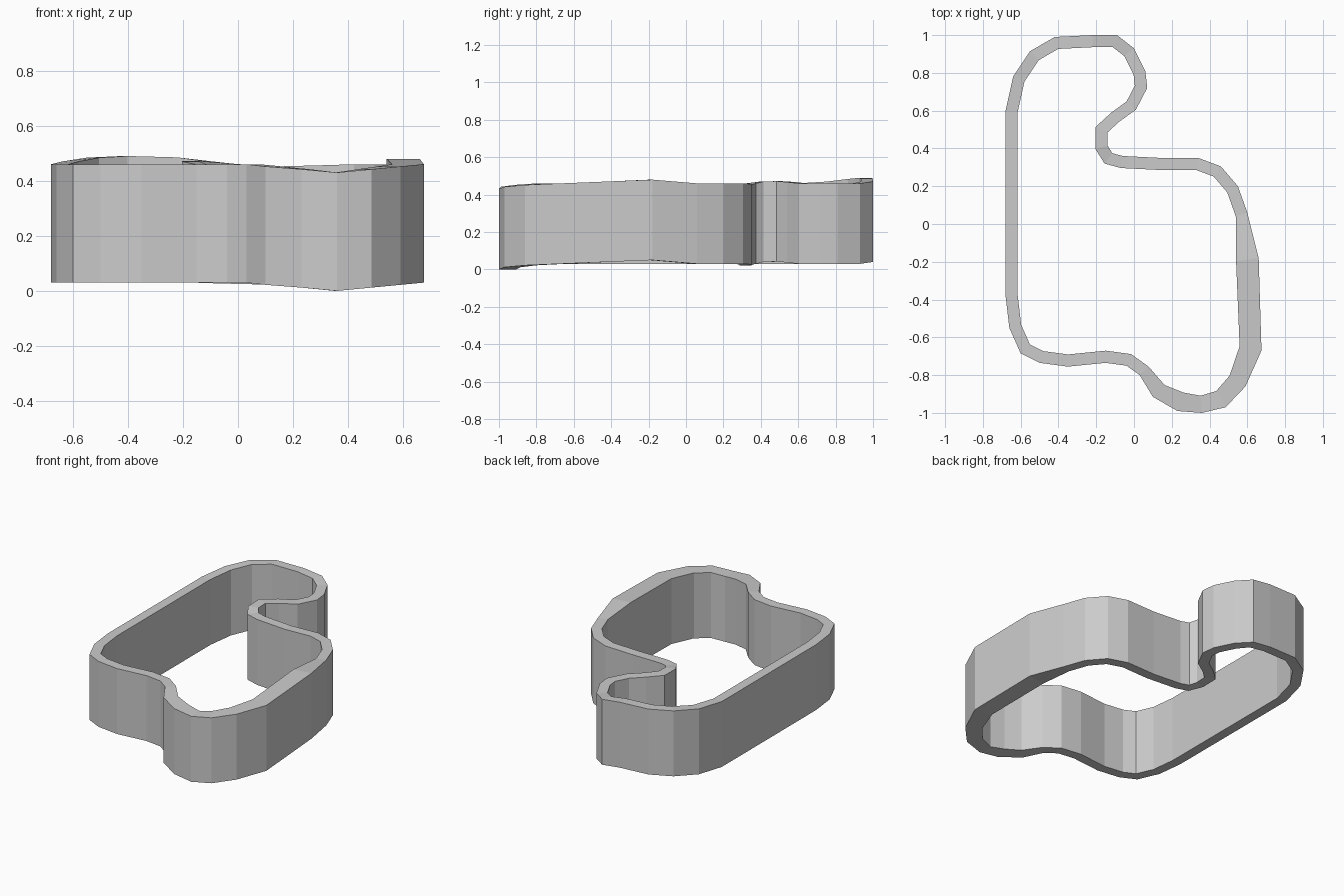
import bpy, bmesh
from mathutils import Vector

if "Cube" in bpy.data.objects:
    bpy.data.objects.remove(bpy.data.objects["Cube"])

HEIGHT = 0.43

# Outer outline seen from above, clockwise from the left rear
outline = [
    (-.68, .60), (-.64, .78), (-.55, .915), (-.42, .99), (-.22, 1.0), (-.09, 1.0),
    (0, .93), (.06, .81), (.07, .72), (.01, .605), (-.08, .54), (-.14, .485),
    (-.14, .415), (-.115, .375), (-.06, .36), (.14, .35), (.34, .35), (.46, .305),
    (.55, .20), (.60, .06), (.66, -.18), (.675, -.67), (.59, -.86), (.485, -.97),
    (.36, -1.0), (.23, -.99), (.10, -.915), (.03, -.80), (-.04, -.75), (-.15, -.735),
    (-.35, -.755), (-.50, -.735), (-.60, -.685), (-.66, -.55), (-.68, -.38)]

# Wall thickness and base height where they differ from the usual values
thick = {20: .12, 21: .115, 22: .10, 23: .095, 24: .09, 25: .10, 26: .085}
base = {1: .04, 2: .054, 3: .06, 4: .055, 5: .04, 12: .04, 11: .042, 10: .037,
        14: .027, 15: .022, 16: .027, 20: .05, 22: .022, 23: .012, 24: 0.0,
        25: .012, 26: .022}

pts = [Vector(p) for p in outline]
n = len(pts)


def inset(i):
    """Mitred point on the inner face of the wall."""
    d1 = (pts[i] - pts[i - 1]).normalized()
    d2 = (pts[(i + 1) % n] - pts[i]).normalized()
    n1, n2 = Vector((d1.y, -d1.x)), Vector((d2.y, -d2.x))
    m = (n1 + n2).normalized()
    return pts[i] + m * thick.get(i, .064) / m.dot(n1)


# Closed wall: a four-cornered section at every outline point
bm = bmesh.new()
sections = []
for i in range(n):
    z, inner = base.get(i, .03), inset(i)
    sections.append([bm.verts.new((p.x, p.y, h)) for p, h in (
        (pts[i], z), (pts[i], z + HEIGHT), (inner, z + HEIGHT), (inner, z))])
for i in range(n):
    a, b = sections[i], sections[(i + 1) % n]
    for k in range(4):
        j = (k + 1) % 4
        bm.faces.new((a[k], a[j], b[j], b[k]))
bmesh.ops.recalc_face_normals(bm, faces=bm.faces)
mesh = bpy.data.meshes.new("curved_wall")
bm.to_mesh(mesh)
bm.free()
bpy.context.collection.objects.link(bpy.data.objects.new("curved_wall", mesh))
